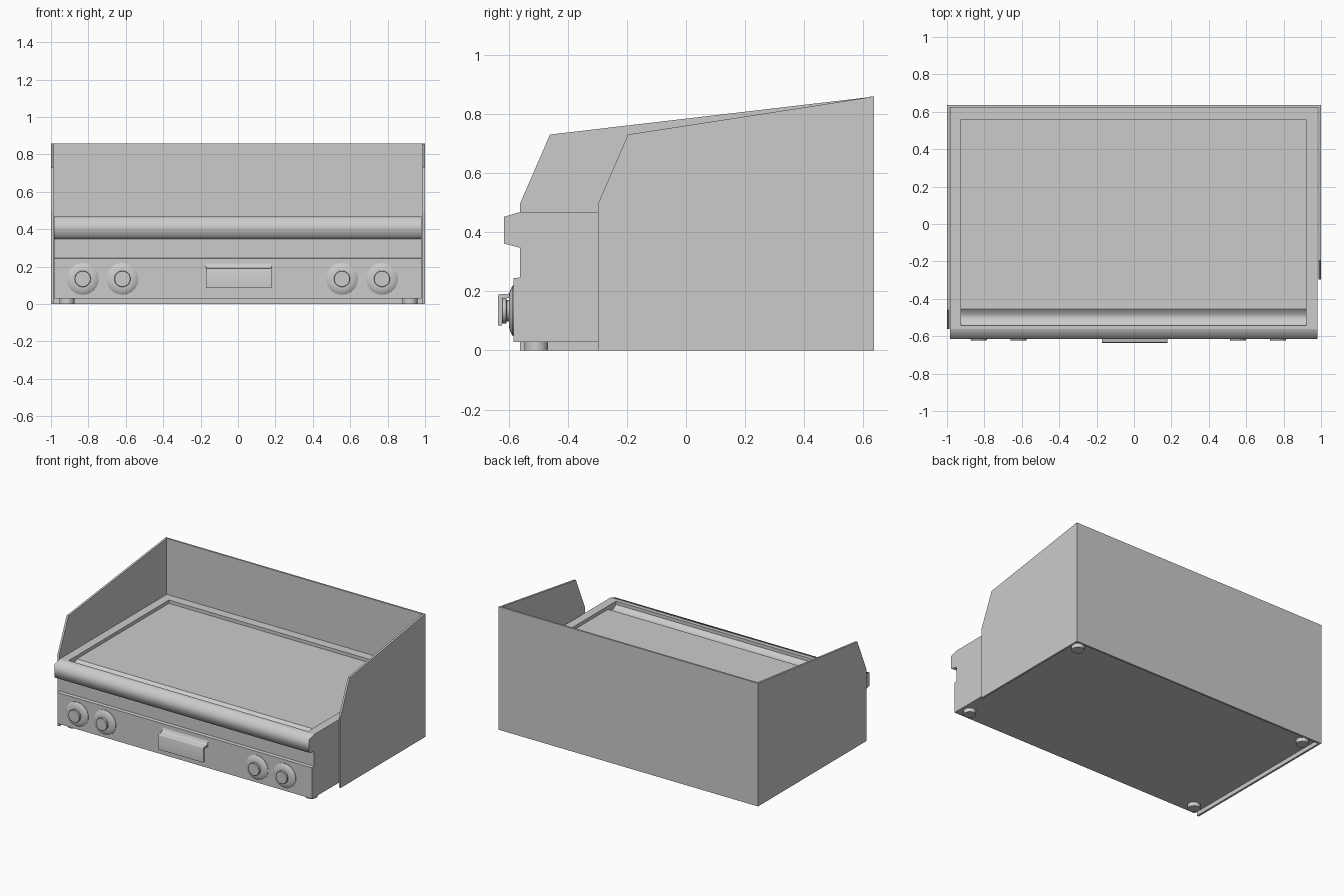
import bpy
import math

default = bpy.data.objects.get("Cube")
if default:
    bpy.data.objects.remove(default, do_unlink=True)

# Single brushed steel colour
steel = bpy.data.materials.new("steel grey")
STEEL = (0.6, 0.6, 0.6, 1)
steel.diffuse_color = STEEL
steel.use_nodes = True
steel.node_tree.nodes["Principled BSDF"].inputs["Base Color"].default_value = STEEL


def add_mesh(name, verts, faces):
    mesh = bpy.data.meshes.new(name)
    mesh.from_pydata(verts, [], faces)
    mesh.materials.append(steel)
    obj = bpy.data.objects.new(name, mesh)
    bpy.context.collection.objects.link(obj)
    return obj


def activate(obj):
    bpy.ops.object.select_all(action="DESELECT")
    obj.select_set(True)
    bpy.context.view_layer.objects.active = obj


def smooth(obj, degrees):
    activate(obj)
    bpy.ops.object.shade_smooth_by_angle(angle=math.radians(degrees))


def extrude(name, profile, x0, x1):
    """Extrude a (y, z) profile, listed clockwise seen from +x, along x."""
    n = len(profile)
    verts = [(x, y, z) for x in (x0, x1) for y, z in profile]
    faces = [(i, (i + 1) % n, (i + 1) % n + n, i + n) for i in range(n)]
    faces += [tuple(reversed(range(n))), tuple(range(n, 2 * n))]
    obj = add_mesh(name, verts, faces)
    activate(obj)
    bpy.ops.object.mode_set(mode="EDIT")
    bpy.ops.mesh.select_all(action="SELECT")
    bpy.ops.mesh.normals_make_consistent(inside=False)
    bpy.ops.object.mode_set(mode="OBJECT")
    return obj


def lathe(name, profile, x, z, segments=40):
    """Revolve a (radius, y) profile about an axis along y."""
    verts, faces = [], []
    for r, y in profile:
        for k in range(segments):
            a = 2 * math.pi * k / segments
            verts.append((x + r * math.cos(a), y, z + r * math.sin(a)))
    for j in range(len(profile) - 1):
        for k in range(segments):
            m = (k + 1) % segments
            a, b = j * segments, (j + 1) * segments
            faces.append((a + k, a + m, b + m, b + k))
    last = (len(profile) - 1) * segments
    faces.append(tuple(range(last, last + segments)))
    faces.append(tuple(reversed(range(segments))))
    return add_mesh(name, verts, faces)


LEFT, RIGHT = -0.985, 0.98
FRONT, BACK = -0.561, 0.622
BASE, TOP = 0.028, 0.468

# Cabinet with the cooking surface sunk into its top
body = extrude("cabinet", [(FRONT, BASE), (FRONT, TOP), (BACK, TOP), (BACK, BASE)], LEFT, RIGHT)
floor = 0.445
trough = []
for i in range(13):
    t = i / 12
    trough.append((-0.455 - 0.088 * t, floor - 0.022 * math.sin(math.pi * t)))
cutter = extrude("recess_cutter", [(0.56, 0.6), (0.56, floor)] + trough + [(-0.543, 0.6)], -0.925, 0.92)
cutter.hide_render = True
cut = body.modifiers.new("recess", "BOOLEAN")
cut.operation = "DIFFERENCE"
cut.solver = "EXACT"
cut.object = cutter
activate(body)
bpy.ops.object.modifier_apply(modifier=cut.name)
bpy.data.objects.remove(cutter, do_unlink=True)
smooth(body, 30)

# Rounded front rail
rail = extrude("front_rail", [(FRONT, 0.347), (-0.615, 0.361), (-0.615, 0.452), (FRONT, TOP)], LEFT, RIGHT)
smooth(rail, 80)

# Control panel plate
extrude("control_panel", [(FRONT, BASE), (-0.583, BASE), (-0.583, 0.244), (FRONT, 0.247)], LEFT, RIGHT)

# Splash guards; the one on the left stops further back
def side_guard(name, start, x0, x1):
    extrude(name, [(start, 0), (start, 0.497), (start + 0.101, 0.73),
                   (0.634, 0.858), (0.634, 0)], x0, x1)


side_guard("right_splash_guard", FRONT, -1.0, -0.986)
side_guard("left_splash_guard", -0.297, 0.986, 1.0)
extrude("back_splash_guard", [(BACK, 0), (BACK, 0.858), (0.635, 0.858), (0.635, 0)], -1.0, 1.0)

# Grease drawer pull with a flared top and hanging lip
pull = extrude("drawer_pull", [(-0.583, 0.217), (-0.588, 0.205), (-0.594, 0.196), (-0.603, 0.191),
                               (-0.628, 0.191), (-0.633, 0.189), (-0.635, 0.184), (-0.635, 0.085),
                               (-0.622, 0.085), (-0.622, 0.178), (-0.583, 0.178)], -0.172, 0.178)
smooth(pull, 50)

# Control knobs on dished bezels
for i, x in enumerate((-0.83, -0.618, 0.556, 0.77)):
    bezel = lathe(f"knob_bezel_{i + 1}", [(0.085, -0.58), (0.085, -0.586), (0.076, -0.592),
                                          (0.062, -0.597), (0.05, -0.599)], x, 0.134)
    knob = lathe(f"knob_{i + 1}", [(0.036, -0.595), (0.036, -0.606), (0.043, -0.608),
                                   (0.043, -0.621), (0.041, -0.623)], x, 0.134)
    smooth(bezel, 40)
    smooth(knob, 40)

# Feet
for side, x in (("right", -0.915), ("left", 0.92)):
    for end, y in (("front", -0.506), ("rear", 0.55)):
        bpy.ops.mesh.primitive_cylinder_add(vertices=32, radius=0.04, depth=0.03, location=(x, y, 0.015))
        foot = bpy.context.object
        foot.name = f"{end}_{side}_foot"
        foot.data.materials.append(steel)
        smooth(foot, 40)
